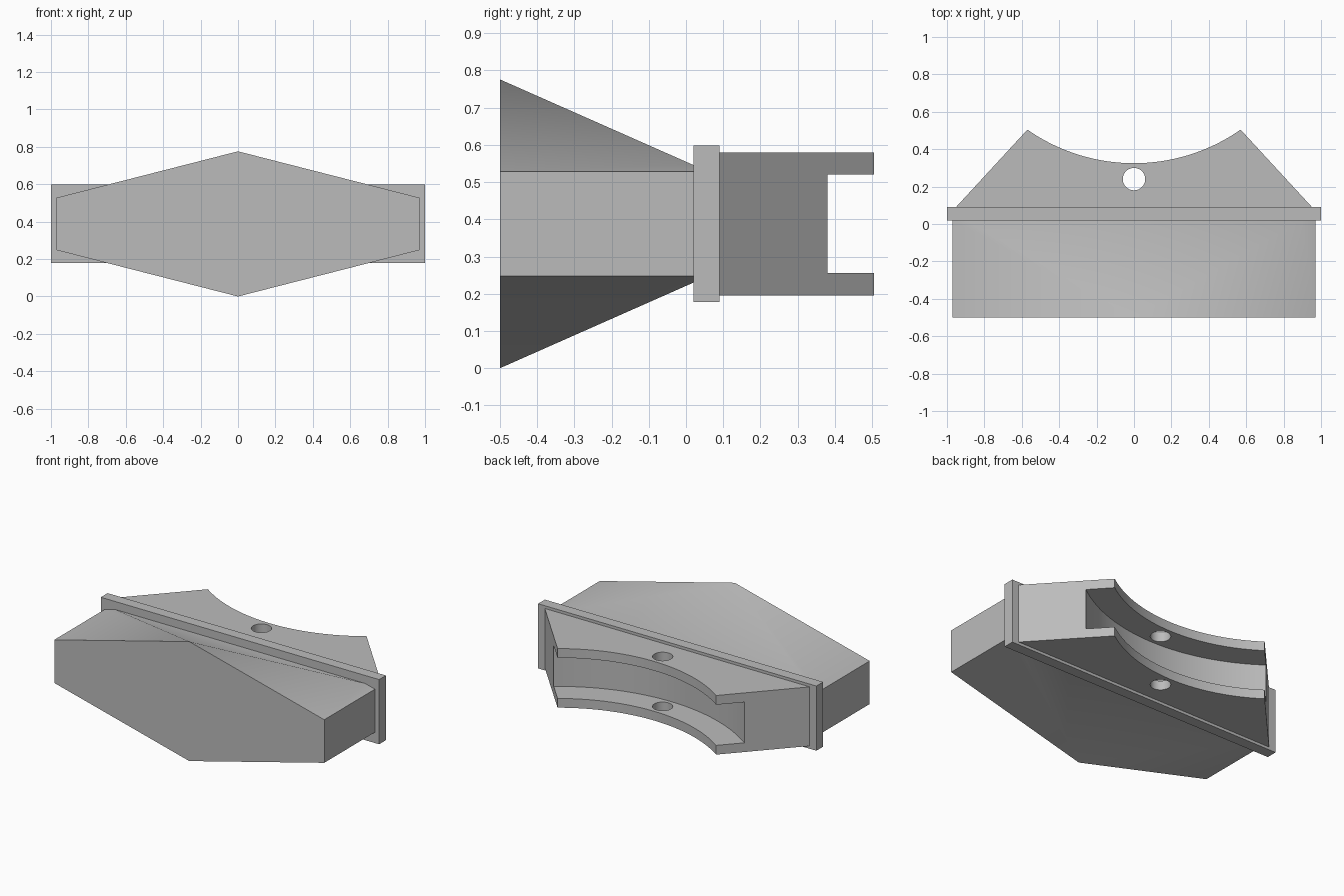
import bpy
import bmesh
from math import sin, cos, asin, pi, radians
from mathutils import Vector

cube = bpy.data.objects.get("Cube")
if cube:
    bpy.data.objects.remove(cube, do_unlink=True)

MID = 0.388          # height of the horizontal symmetry plane
ARC_Y = 1.32         # centre of the concave saddle arcs

grey = bpy.data.materials.new("plain_grey")
grey.use_nodes = True
colour = (0.5, 0.5, 0.5, 1)
grey.diffuse_color = colour
grey.node_tree.nodes["Principled BSDF"].inputs["Base Color"].default_value = colour


def prism(name, outline, vector, cuts=()):
    """Extrude a closed outline along a vector, then trim it by planes."""
    bm = bmesh.new()
    face = bm.faces.new([bm.verts.new(p) for p in outline])
    ext = bmesh.ops.extrude_face_region(bm, geom=[face], use_keep_orig=True)
    moved = [e for e in ext["geom"] if isinstance(e, bmesh.types.BMVert)]
    bmesh.ops.translate(bm, verts=moved, vec=vector)
    for point, normal in cuts:
        geom = bm.verts[:] + bm.edges[:] + bm.faces[:]
        cut = bmesh.ops.bisect_plane(bm, geom=geom, plane_co=point, plane_no=normal,
                                     clear_outer=True, dist=1e-5)
        edges = [e for e in cut["geom_cut"] if isinstance(e, bmesh.types.BMEdge)]
        bmesh.ops.contextual_create(bm, geom=[e for e in edges if e.is_boundary])
    bmesh.ops.remove_doubles(bm, verts=bm.verts, dist=1e-4)
    bmesh.ops.recalc_face_normals(bm, faces=bm.faces)
    mesh = bpy.data.meshes.new(name)
    bm.to_mesh(mesh)
    bm.free()
    mesh.materials.append(grey)
    obj = bpy.data.objects.new(name, mesh)
    bpy.context.collection.objects.link(obj)
    return obj


def select(obj):
    bpy.ops.object.select_all(action="DESELECT")
    obj.select_set(True)
    bpy.context.view_layer.objects.active = obj


def subtract(obj, cutter):
    cutter.hide_render = True
    mod = obj.modifiers.new("cut", "BOOLEAN")
    mod.operation, mod.object, mod.solver = "DIFFERENCE", cutter, "EXACT"
    select(obj)
    bpy.ops.object.modifier_apply(modifier=mod.name)
    bpy.data.objects.remove(cutter, do_unlink=True)


def circle(radius, y, z, n):
    return [(radius * cos(2 * pi * i / n), y + radius * sin(2 * pi * i / n), z)
            for i in range(n)]


# Front block: hexagonal prism tapered above and below towards the plate
hexagon = [(-0.97, -0.14), (0, -MID), (0.97, -0.14), (0.97, 0.14), (0, MID), (-0.97, 0.14)]
tapers = [(Vector((0, -0.5, MID + s * MID)), Vector((0, 0.23, s * 0.52))) for s in (1, -1)]
block = prism("front_block", [(x, -0.5, MID + z) for x, z in hexagon], (0, 0.52, 0), tapers)

# Flange plate
rim = [(-1, -0.21), (1, -0.21), (1, 0.21), (-1, 0.21)]
plate = prism("flange_plate", [(x, 0.02, MID + z) for x, z in rim], (0, 0.07, 0))

# Rear saddle: trapezoid with a concave back edge
RADIUS = 0.995
half = asin(0.57 / RADIUS)
steps = 40
arc = [half - 2 * half * i / steps for i in range(steps + 1)]
outline = [(-0.952, 0.09), (0.952, 0.09)]
outline += [(RADIUS * sin(a), ARC_Y - RADIUS * cos(a)) for a in arc]
saddle = prism("rear_saddle", [(x, y, MID - 0.192) for x, y in outline], (0, 0, 0.384))

# Curved slot between the two lips, and the pin hole through both
subtract(saddle, prism("slot_cutter", circle(1.163, ARC_Y, MID - 0.132, 160), (0, 0, 0.264)))
subtract(saddle, prism("hole_cutter", circle(0.06, 0.24, 0, 40), (0, 0, 1)))

for part in (block, plate, saddle):
    select(part)
    bpy.ops.object.shade_smooth_by_angle(angle=radians(30))
